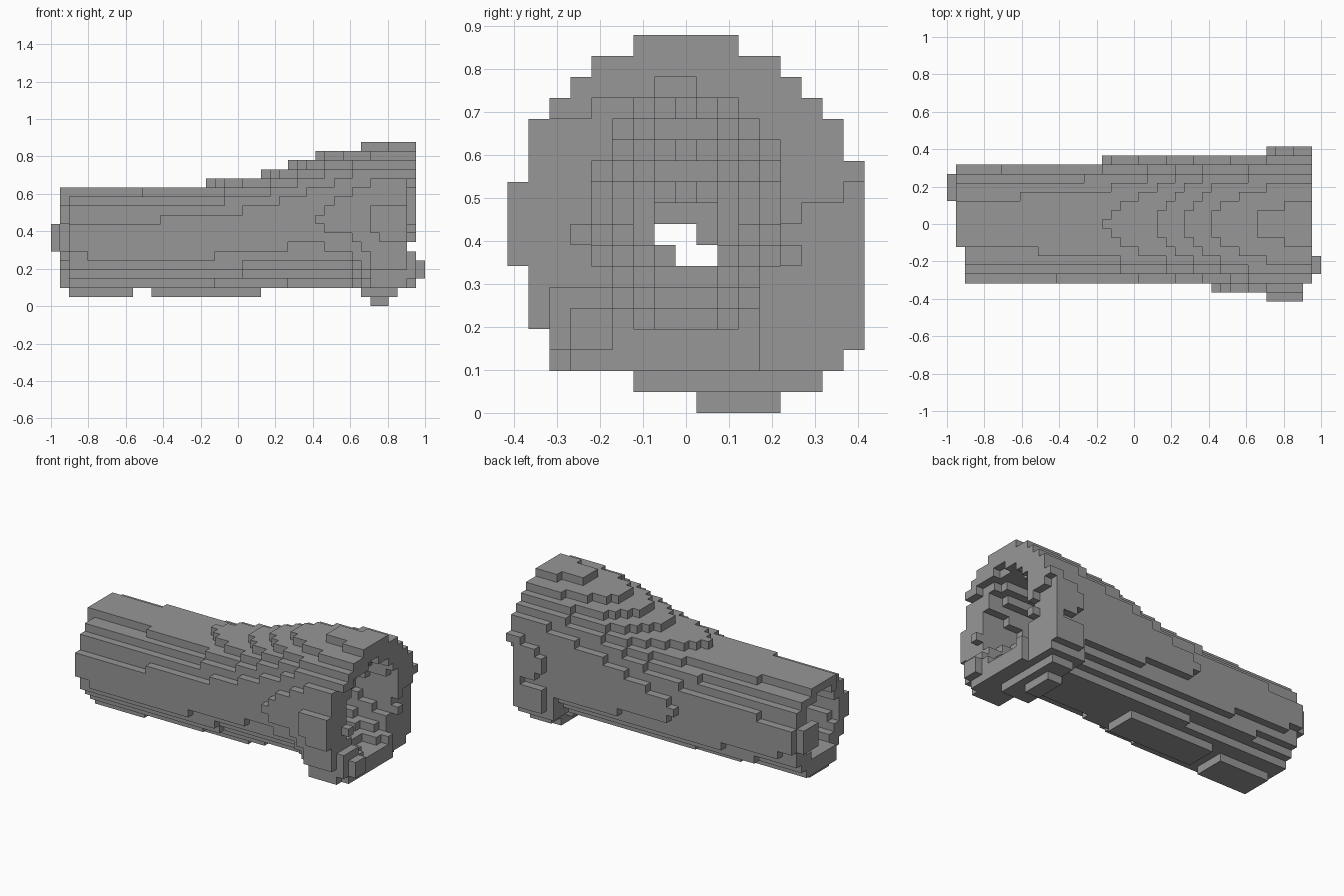
import bpy, bmesh
from itertools import product

cube = bpy.data.objects.get("Cube")
if cube:
    bpy.data.objects.remove(cube, do_unlink=True)

NX, NY, NZ = 41, 17, 18
H = 2 / NX  # block size

grey = bpy.data.materials.new("stone_grey")
grey.use_nodes = True
colour = (0.31, 0.31, 0.31, 1)
grey.diffuse_color = colour
grey.node_tree.nodes["Principled BSDF"].inputs["Base Color"].default_value = colour


def lerp(points, x):
    """Piecewise linear profile."""
    if x <= points[0][0]:
        return points[0][1]
    for (xa, a), (xb, b) in zip(points, points[1:]):
        if x <= xb:
            return a + (b - a) * (x - xa) / (xb - xa)
    return points[-1][1]


def centre(i, j, k):
    return (-1 + (i + .5) * H, (j + .5 - NY / 2) * H, (k + .5) * H)


def box(i, j, k):
    """Blocks in inclusive index ranges."""
    return set(product(*(range(a, b + 1) for a, b in (i, j, k))))


def build(name, cells):
    """Outer skin of a set of blocks."""
    bm = bmesh.new()
    verts = {}

    def vert(key):
        if key not in verts:
            x, y, z = key
            verts[key] = bm.verts.new((-1 + x * H, (y - NY / 2) * H, z * H))
        return verts[key]

    for cell in sorted(cells):
        for axis, side in product(range(3), (0, 1)):
            near = list(cell)
            near[axis] += 2 * side - 1
            if tuple(near) in cells:
                continue
            u, v = (axis + 1) % 3, (axis + 2) % 3
            ring = []
            for du, dv in ((0, 0), (1, 0), (1, 1), (0, 1)):
                p = list(cell)
                p[axis] += side
                p[u] += du
                p[v] += dv
                ring.append(vert(tuple(p)))
            bm.faces.new(ring if side else ring[::-1])
    mesh = bpy.data.meshes.new(name)
    bm.to_mesh(mesh)
    bm.free()
    mesh.materials.append(grey)
    bpy.context.collection.objects.link(bpy.data.objects.new(name, mesh))


# Outer profiles along the length
top = [(-1, .63), (-.17, .655), (.12, .71), (.41, .81), (.66, .857), (1, .885)]
left = [(-1, .3), (-.16, .343), (.72, .391), (1, .412)]
right = [(-1, .305), (0, .32), (.42, .3412), (.71, .393), (1, .402)]
left_power = [(-1, 2.1), (0, 2.4), (.6, 2.4), (.74, 3)]
right_power = [(-1, 2), (-.6, 2.2), (-.14, 1.9), (.2, 1.5), (.6, 1.45), (.68, 2), (.74, 3)]
BOTTOM = .085

# Hollow funnels narrowing from both ends
bore_y = [(-1, .22), (-.6, .19), (-.2, .03), (.1, .03), (.5, .17), (.95, .24)]
bore_z = [(-1, .2), (-.6, .17), (-.2, .03), (.1, .03), (.5, .18), (.95, .29)]
bore_mid = [(-1, .38), (.1, .4), (.5, .5), (.95, .46)]


def in_tube(c):
    x, y, z = centre(*c)
    t = lerp(top, x)
    mid = (t + BOTTOM) / 2
    width = lerp(left if y > 0 else right, x)
    power = 1.95 if z > mid else lerp(left_power if y > 0 else right_power, x)
    return abs(y / width) ** power + abs((z - mid) / (t - mid)) ** power <= 1


def in_bore(c):
    x, y, z = centre(*c)
    return (y / lerp(bore_y, x)) ** 2 + ((z - lerp(bore_mid, x)) / lerp(bore_z, x)) ** 2 <= 1


tube = {c for c in product(range(1, 40), range(NY), range(NZ)) if in_tube(c)}

# Flared lower corners of the wide end
tube |= box((34, 38), (13, 15), (2, 4)) | box((35, 38), (16, 16), (3, 5))
tube |= box((35, 38), (2, 3), (2, 3)) | box((36, 38), (1, 2), (4, 4))
tube = {c for c in tube if not in_bore(c)}

# Broken rims: the last slice survives only above a ragged line and as a low lip
rim = [18, 18, 14, 14, 15, 15, 15, 16, 16, 15, 14, 13, 12, 10, 10, 10, 11]
lip = box((39, 39), (2, 11), (2, 5))
tube = {(i, j, k) for i, j, k in tube
        if not (i == 1 and j < 6)
        and (i < 39 or k >= rim[j] or (i, j, k) in lip)}

# Narrow channel through the middle
tube -= box((1, 39), (7, 8), (8, 8)) | box((1, 39), (8, 9), (7, 7))
build("hollow_tube", tube)

# Ragged blocks on the ends
build("narrow_end_tooth", box((0, 0), (11, 13), (6, 8)))
build("wide_end_tooth", box((39, 40), (3, 4), (3, 4)))
chips = box((38, 39), (13, 13), (7, 7)) | box((38, 39), (3, 3), (8, 8))
chips |= box((39, 39), (13, 13), (9, 9)) | box((37, 38), (12, 13), (4, 4))
build("mouth_chips", chips)

# Ridges and foot on the underside
build("rear_ridge", box((2, 8), (6, 9), (1, 1)))
build("middle_ridge", box((11, 22), (7, 10), (1, 1)))
foot = box((34, 37), (6, 11), (1, 1)) | box((35, 37), (12, 14), (1, 1))
build("foot", foot | box((35, 36), (9, 12), (0, 0)))
